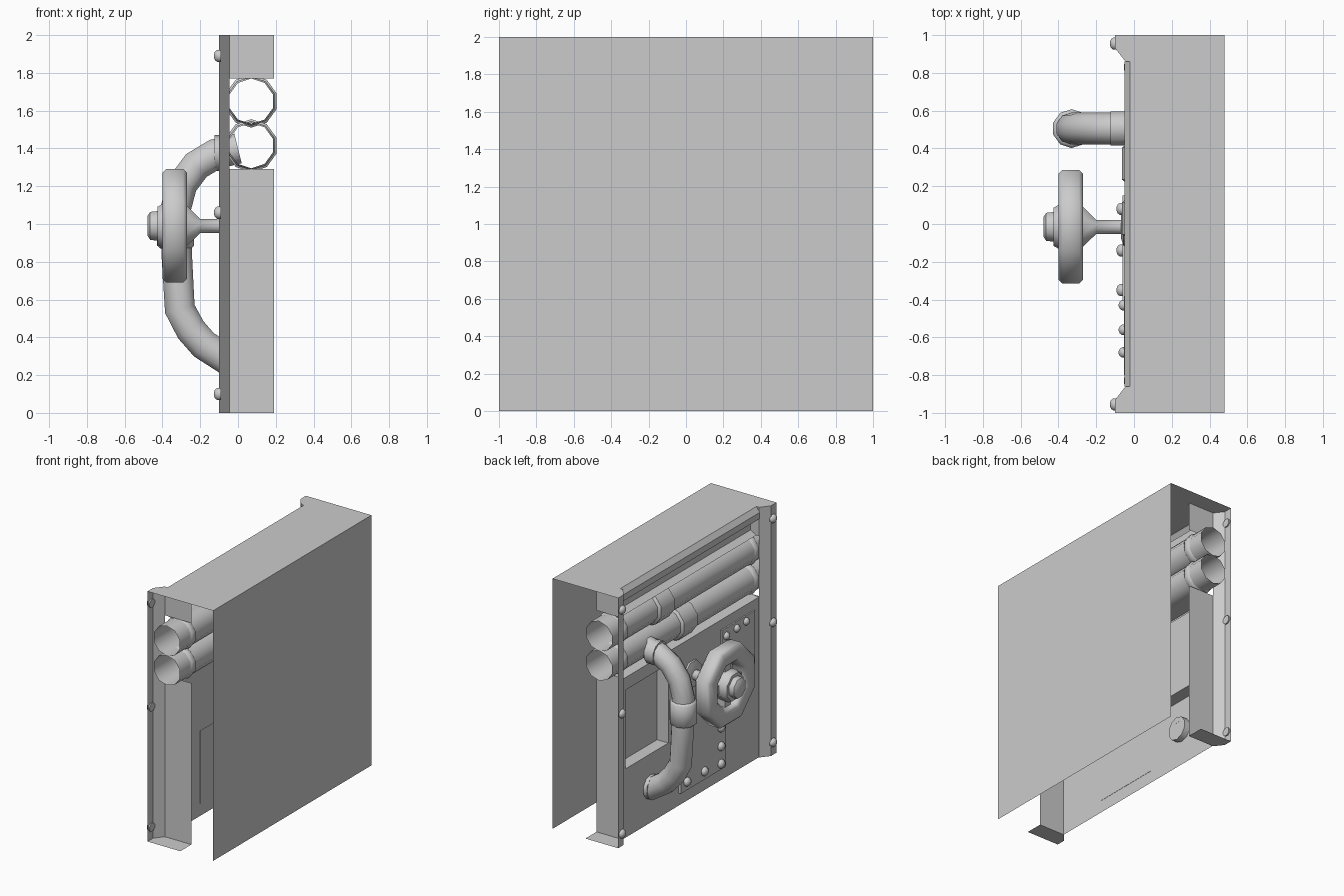
import bpy, bmesh
from math import sin, cos, pi, radians
from mathutils import Vector

if "Cube" in bpy.data.objects:
    bpy.data.objects.remove(bpy.data.objects["Cube"])


def finish(name, bm, smooth=False):
    me = bpy.data.meshes.new(name)
    bm.to_mesh(me)
    bm.free()
    ob = bpy.data.objects.new(name, me)
    bpy.context.collection.objects.link(ob)
    if smooth:
        bpy.ops.object.select_all(action='DESELECT')
        ob.select_set(True)
        bpy.context.view_layer.objects.active = ob
        bpy.ops.object.shade_smooth_by_angle(angle=radians(50))
    return ob


def sheet(name, polys, point, toward=True):
    """Open sheet metal: faces turned toward (or away from) a point."""
    bm = bmesh.new()
    for p in polys:
        f = bm.faces.new([bm.verts.new(v) for v in p])
        f.normal_update()
        facing = f.normal.dot(Vector(point) - f.calc_center_median()) > 0
        if facing != toward:
            f.normal_flip()
    bmesh.ops.remove_doubles(bm, verts=bm.verts, dist=1e-4)
    return finish(name, bm)


def along_y(prof, y0, y1):
    return [[(a[0], y0, a[1]), (b[0], y0, b[1]), (b[0], y1, b[1]), (a[0], y1, a[1])]
            for a, b in zip(prof, prof[1:])]


def along_z(prof, z0, z1):
    return [[(*a, z0), (*b, z0), (*b, z1), (*a, z1)] for a, b in zip(prof, prof[1:])]


def lathe(name, prof, axis, centre, n, caps=True, closed=False):
    """Turn (position, radius) points about an axis line through centre."""
    bm = bmesh.new()
    rings = []
    for t, r in prof:
        ring = []
        for i in range(n):
            a = 2 * pi * (i + 0.5) / n
            co = [r * cos(a) + centre[0], r * sin(a) + centre[1]]
            co.insert('xyz'.index(axis), t)
            ring.append(bm.verts.new(co))
        rings.append(ring)
    pairs = list(zip(rings, rings[1:]))
    if closed:
        pairs.append((rings[-1], rings[0]))
    for p, q in pairs:
        for i in range(n):
            j = (i + 1) % n
            bm.faces.new((p[i], p[j], q[j], q[i]))
    if caps and not closed:
        bm.faces.new(rings[0])
        bm.faces.new(rings[-1])
    bmesh.ops.recalc_face_normals(bm, faces=bm.faces)
    return finish(name, bm, True)


def box(name, lo, hi):
    bm = bmesh.new()
    bmesh.ops.create_cube(bm, size=1)
    for v in bm.verts:
        v.co = [(l + h) / 2 + c * (h - l) for c, l, h in zip(v.co, lo, hi)]
    return finish(name, bm)


def rivet(name, x, y, z, r=0.035):
    lathe(name, [(x + 0.01, r), (x - 0.01, r), (x - 0.022, r * 0.7), (x - 0.028, r * 0.25)],
          'x', (y, z), 8)


# back wall, top and pillar end caps
shell = along_y([(0.48, 0), (0.48, 2), (-0.02, 2)], -1, 1)
for s in (-1, 1):
    shell.append([(-0.1, s, 2), (-0.1, s * 0.93, 2), (-0.045, s * 0.86, 2), (-0.02, s * 0.86, 2), (-0.02, s, 2)])
    shell.append([(-0.1, s, 0), (-0.1, s * 0.93, 0), (-0.045, s * 0.86, 0), (0.19, s * 0.86, 0), (0.19, s, 0)])
sheet("outer_shell", shell, (0.2, 0, 1), False)

# corner pillars, inner wall interrupted where the pipes pass
for s in (-1, 1):
    polys = along_z([(-0.1, s), (-0.1, s * 0.93), (-0.045, s * 0.86)], 0, 2)
    inner = [(-0.045, s * 0.86), (0.19, s * 0.86)]
    polys += along_z(inner, 0, 1.29) + along_z(inner, 1.77, 2)
    sheet("pillar", polys, (-5, 0, 1))
    for z in (0.1, 1.06, 1.89):
        rivet("pillar_rivet", -0.1, s * 0.955, z)

# upper wall with a recessed strip
sheet("upper_panel", along_y([(-0.02, 2), (-0.05, 1.96), (-0.05, 1.91), (0.03, 1.9), (0.03, 1.8),
                              (-0.02, 1.77), (0.07, 1.75)], -0.86, 0.86), (-5, 0, 1.85))

# lower wall with a recessed window and a ledge on top
X, D, TOP = -0.04, 0.06, 1.28
y0, y1, z0, z1 = 0.28, 0.82, 0.55, 1.18
outer = [(-0.86, 0), (0.86, 0), (0.86, TOP), (-0.86, TOP)]
hole = [(y0, z0), (y1, z0), (y1, z1), (y0, z1)]
polys = [[(D, *c) for c in hole]]
for i in range(4):
    j = (i + 1) % 4
    polys.append([(X, *outer[i]), (X, *outer[j]), (X, *hole[j]), (X, *hole[i])])
    polys.append([(X, *hole[i]), (X, *hole[j]), (D, *hole[j]), (D, *hole[i])])
sheet("lower_panel", polys, (-0.15, 0.55, 0.87))
sheet("panel_ledge", along_y([(X, TOP), (0.07, TOP + 0.02)], -0.86, 0.86), (0, 0, 5))

# two horizontal pipes with collars
for z, cy in ((1.65, 0.32), (1.415, 0.03)):
    lathe("pipe", [(-1, 0.12), (1, 0.12)], 'y', (0.07, z), 10, caps=False)
    collars = [(cy - 0.1, cy + 0.1, 0.14), (0.8, 0.86, 0.13), (-0.86, -0.8, 0.13)]
    for a, b, r in collars:
        lathe("pipe_collar", [(a, 0.12), (a + 0.015, r), (b - 0.015, r), (b, 0.12)],
              'y', (0.07, z), 10, caps=False)

# bent pipe standing off the wall
cu = bpy.data.curves.new("bent_pipe", 'CURVE')
cu.dimensions = '3D'
cu.bevel_depth = 0.085
cu.bevel_resolution = 3
path = [(0, 1.40), (-0.12, 1.37), (-0.22, 1.31), (-0.295, 1.21), (-0.33, 1.08), (-0.325, 0.85),
        (-0.308, 0.55), (-0.25, 0.44), (-0.18, 0.36), (-0.03, 0.265)]
sp = cu.splines.new('POLY')
sp.points.add(len(path) - 1)
for p, (x, z) in zip(sp.points, path):
    p.co = (x, 0.505, z, 1)
ob = bpy.data.objects.new("bent_pipe", cu)
bpy.context.collection.objects.link(ob)
bpy.ops.object.select_all(action='DESELECT')
ob.select_set(True)
bpy.context.view_layer.objects.active = ob
bpy.ops.object.convert(target='MESH')
bpy.ops.object.shade_smooth_by_angle(angle=radians(50))
lathe("bent_pipe_collar", [(0.87, 0.085), (0.885, 0.103), (1.045, 0.103), (1.06, 0.085)],
      'z', (-0.33, 0.505), 10)
for x, z in ((-0.125, 1.375), (-0.07, 0.29)):
    lathe("bent_pipe_flange", [(x, 0.095), (x + 0.08, 0.095)], 'x', (0.505, z), 10)

# valve wheel: rim, hub with stem, spokes
CY, CZ = -0.015, 0.99
k = 1 / cos(pi / 8)
lathe("valve_rim", [(-0.38, 0.3 * k), (-0.29, 0.3 * k), (-0.27, 0.28 * k), (-0.27, 0.18 * k),
                    (-0.29, 0.17 * k), (-0.38, 0.17 * k), (-0.4, 0.19 * k), (-0.4, 0.28 * k)],
      'x', (CY, CZ), 8, closed=True)
lathe("valve_hub", [(-0.03, 0.04), (-0.2, 0.04), (-0.27, 0.115), (-0.4, 0.125), (-0.425, 0.11),
                    (-0.425, 0.085), (-0.465, 0.08), (-0.48, 0.055)], 'x', (CY, CZ), 8)
box("valve_spoke", (-0.36, CY - 0.19, CZ - 0.035), (-0.29, CY + 0.19, CZ + 0.035))
box("valve_spoke", (-0.36, CY - 0.035, CZ - 0.19), (-0.29, CY + 0.035, CZ + 0.19))
lathe("valve_base", [(-0.03, 0.11), (-0.055, 0.11), (-0.07, 0.06)], 'x', (CY, CZ), 8)

# riveted repair plates
box("lower_plate", (-0.06, -0.42, 0.1), (-0.038, 0.15, 0.68))
box("upper_plate", (-0.052, -0.8, 0.78), (-0.038, -0.38, 1.2))
for y, z in ((-0.35, 0.15), (-0.35, 0.29), (-0.35, 0.44), (-0.35, 0.61), (-0.14, 0.17), (0.08, 0.17)):
    rivet("plate_rivet", -0.065, y, z)
for y, z in ((-0.68, 1.16), (-0.56, 1.15), (-0.43, 1.14), (-0.43, 1.03), (-0.43, 0.83)):
    rivet("plate_rivet", -0.053, y, z, 0.03)
